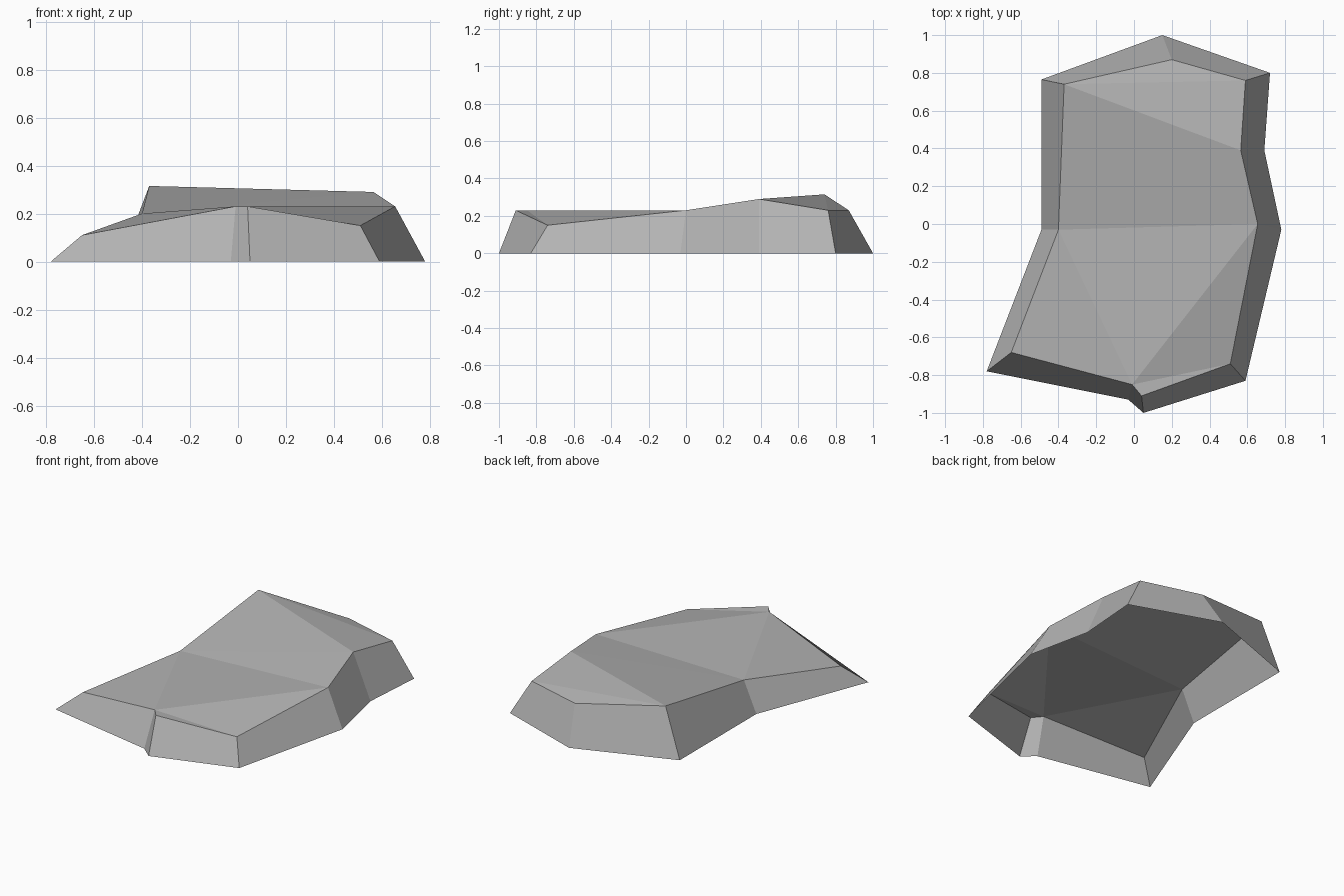
import bpy
import bmesh

# Remove the default cube if present
default_cube = bpy.data.objects.get("Cube")
if default_cube:
    bpy.data.objects.remove(default_cube, do_unlink=True)


def make_material(name, color):
    material = bpy.data.materials.new(name)
    material.use_nodes = True
    material.diffuse_color = color
    material.node_tree.nodes["Principled BSDF"].inputs["Base Color"].default_value = color
    return material


# Rock outline: ground (x, y), then rim (x, y, z), counter-clockwise from front right
outline = {
    "low_tip": ((-.78, -.78), (-.65, -.68, .11)),
    "notch": ((-.03, -.93), (-.01, -.85, .23)),
    "front": ((.05, -1), (.04, -.91, .23)),
    "front_left": ((.59, -.83), (.51, -.74, .15)),
    "left_bulge": ((.78, -.03), (.655, 0, .23)),
    "left_waist": ((.69, .39), (.565, .39, .29)),
    "back_left": ((.72, .8), (.59, .76, .23)),
    "back": ((.15, 1), (.2, .87, .23)),
    "peak": ((-.49, .765), (-.37, .74, .315)),
    "right_waist": ((-.49, -.03), (-.4, -.03, .2)),
}

# Facets across the top of the rock
facets = [
    ("right_waist", "low_tip", "notch"),
    ("right_waist", "notch", "left_bulge"),
    ("left_bulge", "notch", "front_left"),
    ("notch", "front", "front_left"),
    ("right_waist", "left_bulge", "left_waist"),
    ("right_waist", "left_waist", "peak"),
    ("peak", "left_waist", "back_left"),
    ("peak", "back_left", "back"),
]

bm = bmesh.new()
ground = {name: bm.verts.new((*foot, 0)) for name, (foot, rim) in outline.items()}
top = {name: bm.verts.new(rim) for name, (foot, rim) in outline.items()}

# Sloping sides, open underneath
names = list(outline)
for here, after in zip(names, names[1:] + names[:1]):
    bm.faces.new((ground[here], ground[after], top[after], top[here]))

# Faceted top
for corners in facets:
    bm.faces.new([top[name] for name in corners])

mesh = bpy.data.meshes.new("rock")
bm.to_mesh(mesh)
bm.free()
mesh.materials.append(make_material("stone_grey", (.45, .45, .45, 1)))
rock = bpy.data.objects.new("rock", mesh)
bpy.context.collection.objects.link(rock)
